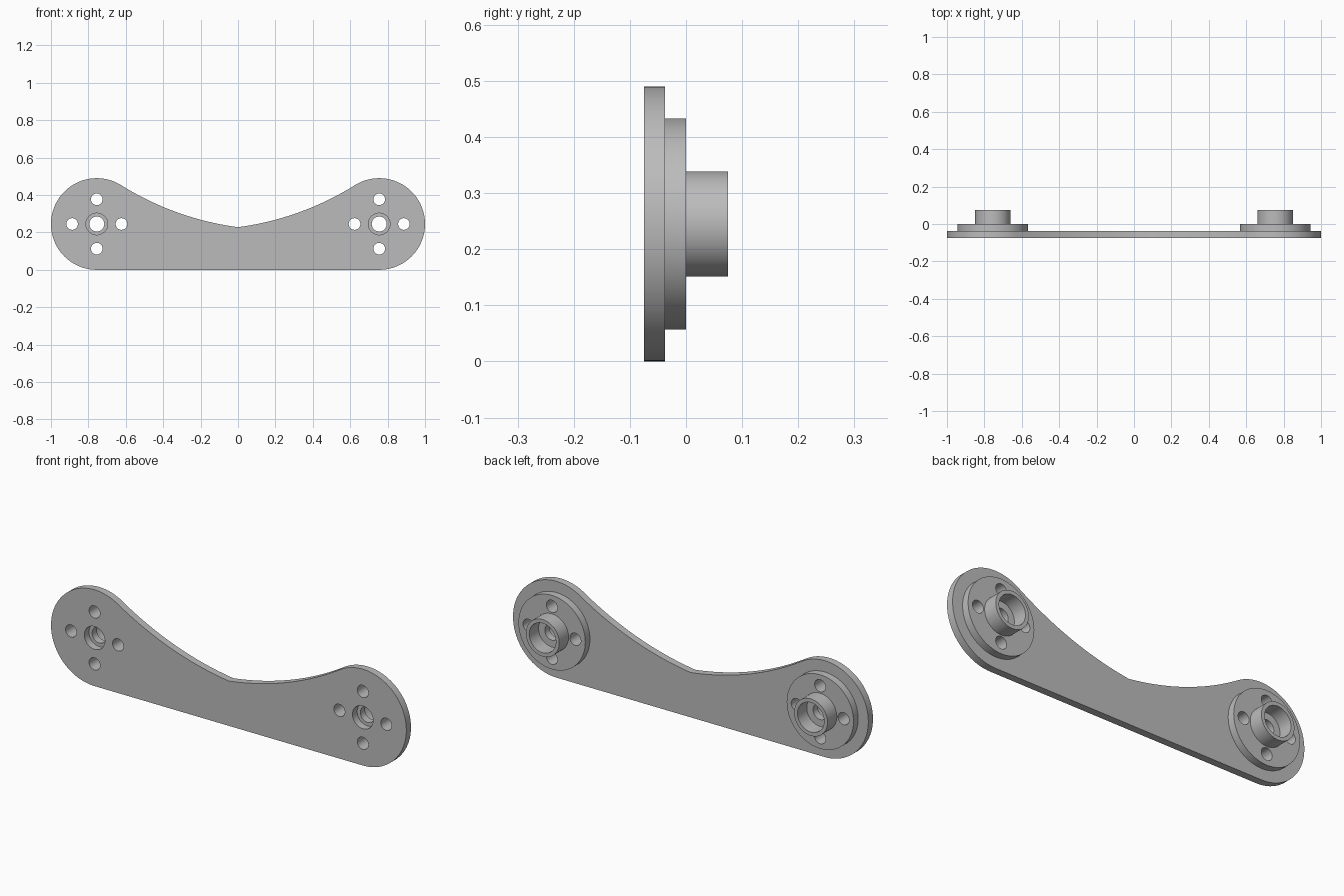
import bpy, bmesh, math
from mathutils import Vector

cube = bpy.data.objects.get("Cube")
if cube:
    bpy.data.objects.remove(cube, do_unlink=True)

# Main dimensions
CX, R = 0.755, 0.245                 # end centre and end radius
FRONT, MID, BACK, TIP = -0.075, -0.0375, 0.0, 0.075
FLANGE_R, BOSS_R = 0.188, 0.094
BORE_R, RECESS_R, SHAFT_R = 0.075, 0.058, 0.04
BOLT_R, BOLT_DIST = 0.031, 0.132
DIP = Vector((0, 0.228))             # middle of the concave top edge

grey = bpy.data.materials.new("plain grey")
grey.use_nodes = True
grey.diffuse_color = (0.5, 0.5, 0.5, 1)
grey.node_tree.nodes["Principled BSDF"].inputs["Base Color"].default_value = (0.5, 0.5, 0.5, 1)


def circle(x, z, r, n=64):
    return [(x + r * math.cos(math.tau * i / n), z + r * math.sin(math.tau * i / n))
            for i in range(n)]


def prism(name, outline, y0, y1):
    """Extrude an outline in the xz plane from y0 to y1."""
    bm = bmesh.new()
    face = bm.faces.new([bm.verts.new((x, y0, z)) for x, z in outline])
    out = bmesh.ops.extrude_face_region(bm, geom=[face])
    moved = [v for v in out["geom"] if isinstance(v, bmesh.types.BMVert)]
    bmesh.ops.translate(bm, verts=moved, vec=(0, y1 - y0, 0))
    bmesh.ops.recalc_face_normals(bm, faces=bm.faces)
    mesh = bpy.data.meshes.new(name)
    bm.to_mesh(mesh)
    bm.free()
    mesh.materials.append(grey)
    ob = bpy.data.objects.new(name, mesh)
    bpy.context.collection.objects.link(ob)
    return ob


def drill(ob, holes):
    """Cut round holes, given as (x, z, radius), right through a part."""
    cutters = []
    for x, z, r in holes:
        cutter = prism("cutter", circle(x, z, r, 48), -0.2, 0.2)
        cutter.hide_render = True
        mod = ob.modifiers.new("hole", "BOOLEAN")
        mod.operation, mod.solver, mod.object = "DIFFERENCE", "EXACT", cutter
        cutters.append(cutter)
    bpy.context.view_layer.update()
    cut = bpy.data.meshes.new_from_object(
        ob.evaluated_get(bpy.context.evaluated_depsgraph_get()))
    ob.modifiers.clear()
    ob.data = cut
    for cutter in cutters:
        bpy.data.objects.remove(cutter, do_unlink=True)


def bolt_holes(x):
    return [(x + BOLT_DIST * dx, R + BOLT_DIST * dz, BOLT_R)
            for dx, dz in ((1, 0), (0, 1), (-1, 0), (0, -1))]


def half_outline():
    """Right half of the plate, from bottom round the end to the middle dip."""
    stop = math.radians(122)
    start = -math.pi / 2
    pts = [Vector((CX + R * math.cos(a), R + R * math.sin(a)))
           for a in (start + (stop - start) * i / 56 for i in range(57))]
    # Shallow arc leaving the round end at a tangent
    a, chord = pts[-1], DIP - pts[-1]
    slope = math.atan2(-chord.y, -chord.x)
    half = math.radians(32) - slope
    rad = chord.length / 2 / math.sin(half)
    normal = Vector((-math.sin(slope), math.cos(slope)))
    centre = (a + DIP) / 2 + normal * rad * math.cos(half)
    for i in range(1, 25):
        t = slope + half * (1 - 2 * i / 24)
        pts.append(centre + rad * Vector((math.sin(t), -math.cos(t))))
    return pts


# Link plate with two round ends
right = half_outline()
left = [Vector((-p.x, p.y)) for p in reversed(right[:-1])]
plate = prism("link_plate", right + left, FRONT, MID)
drill(plate, [h for x in (CX, -CX) for h in bolt_holes(x) + [(x, R, RECESS_R)]])
parts = [plate]

# Flange and hollow boss on the back of each end
for side, x in (("left", CX), ("right", -CX)):
    flange = prism(side + "_flange", circle(x, R, FLANGE_R, 96), MID, BACK)
    drill(flange, bolt_holes(x) + [(x, R, SHAFT_R)])
    boss = prism(side + "_boss", circle(x, R, BOSS_R), BACK, TIP)
    drill(boss, [(x, R, BORE_R)])
    parts += [flange, boss]

# Smooth round walls, crisp rims
bpy.ops.object.select_all(action="DESELECT")
for ob in parts:
    ob.select_set(True)
bpy.context.view_layer.objects.active = plate
bpy.ops.object.shade_smooth_by_angle(angle=math.radians(30))
